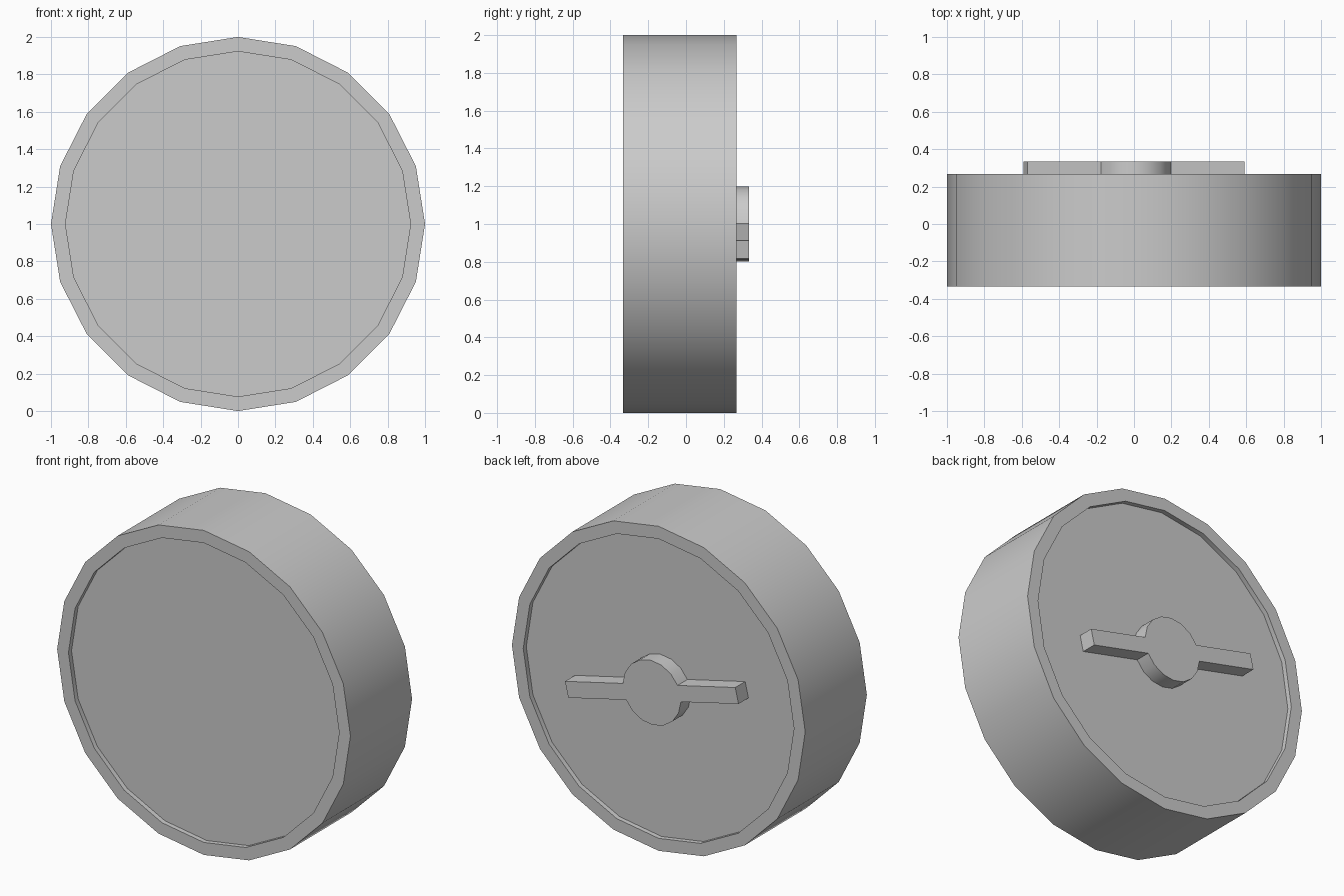
import bpy, bmesh
from math import sin, cos, asin, pi, radians

if "Cube" in bpy.data.objects:
    bpy.data.objects.remove(bpy.data.objects["Cube"])

CENTRE_Z = 1.0
FRONT, BACK, TOP = -0.333, 0.267, 0.333
RECESS = 0.03


def finish(name, bm):
    bmesh.ops.recalc_face_normals(bm, faces=bm.faces[:])
    mesh = bpy.data.meshes.new(name)
    bm.to_mesh(mesh)
    bm.free()
    ob = bpy.data.objects.new(name, mesh)
    bpy.context.collection.objects.link(ob)
    bpy.ops.object.select_all(action='DESELECT')
    ob.select_set(True)
    bpy.context.view_layer.objects.active = ob
    bpy.ops.object.shade_smooth_by_angle(angle=radians(30))
    return ob


def loft(name, rings):
    """Join equal-length loops of points with quads and cap both ends."""
    bm = bmesh.new()
    loops = [[bm.verts.new(p) for p in ring] for ring in rings]
    n = len(loops[0])
    for a, b in zip(loops, loops[1:]):
        for i in range(n):
            j = (i + 1) % n
            bm.faces.new((a[i], a[j], b[j], b[i]))
    bm.faces.new(loops[0])
    bm.faces.new(loops[-1])
    return finish(name, bm)


def circle(radius, y, sides=20):
    return [(radius * sin(2 * pi * i / sides), y,
             CENTRE_Z + radius * cos(2 * pi * i / sides)) for i in range(sides)]


# Thick round drum with a shallow recess on both faces
loft("drum", [circle(r, y) for r, y in (
    (0.923, FRONT + RECESS), (0.923, FRONT), (1.0, FRONT),
    (1.0, BACK), (0.923, BACK), (0.923, BACK - RECESS))])

# Back handle: round hub with two thin arms, slightly tilted
HALF_LEN, HALF_W, HUB_R, SEGS = 0.596, 0.049, 0.198, 7
start = asin(HALF_W / HUB_R)
half = [(HALF_LEN, -HALF_W), (HALF_LEN, HALF_W)]
for i in range(SEGS + 1):
    a = start + (pi - 2 * start) * i / SEGS
    half.append((HUB_R * cos(a), HUB_R * sin(a)))
outline = half + [(-x, -z) for x, z in half]
t = radians(-13.2)
tilted = [(x * cos(t) - z * sin(t), x * sin(t) + z * cos(t) + CENTRE_Z)
          for x, z in outline]
loft("back_handle", [[(x, y, z) for x, z in tilted] for y in (BACK - RECESS, TOP)])
